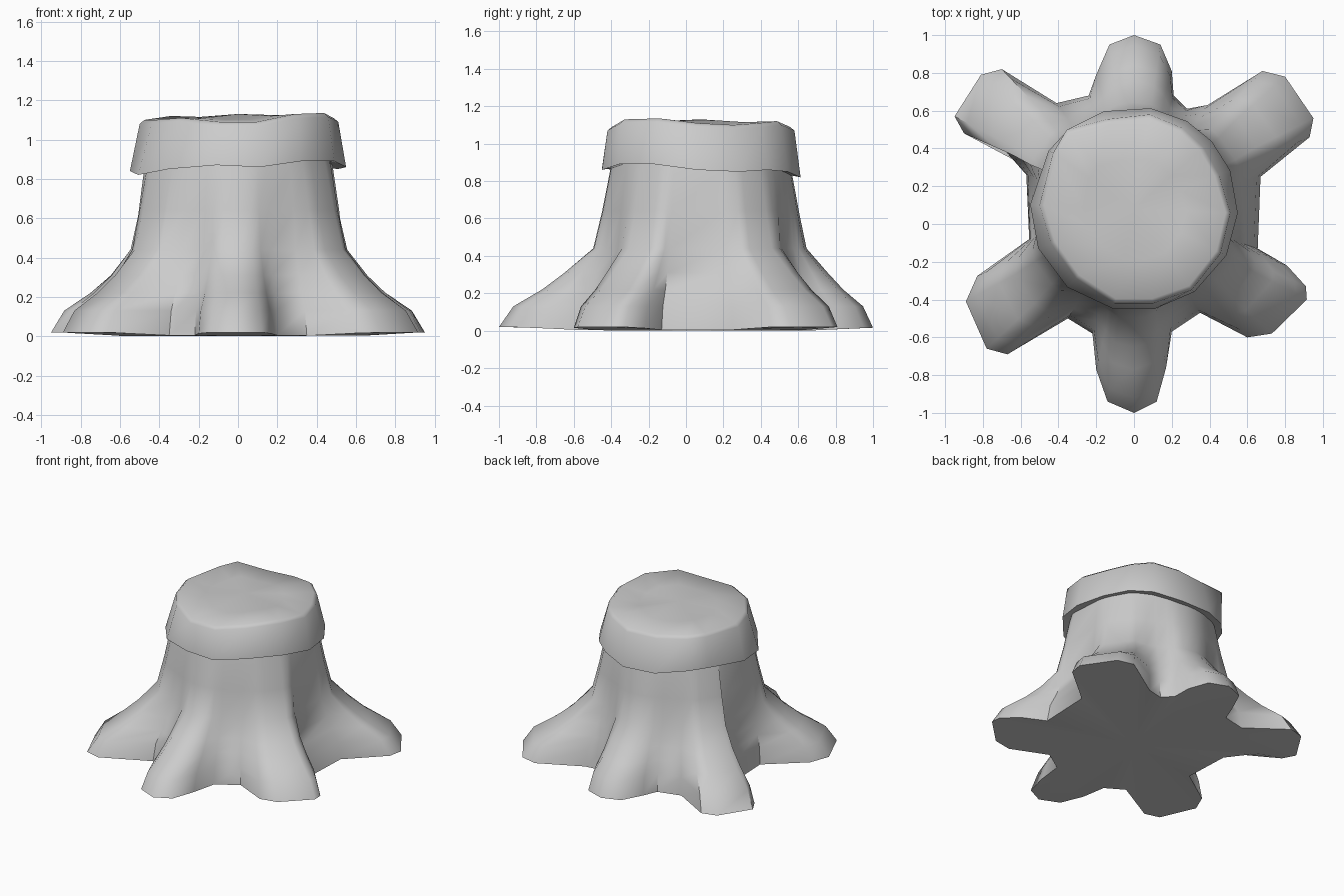
import bpy
from math import atan2, cos, sin, hypot, radians

if "Cube" in bpy.data.objects:
    bpy.data.objects.remove(bpy.data.objects["Cube"])

CY = 0.08  # the trunk axis sits slightly towards the back


def build(name, rings, bottom, top, angle):
    """Loft equal-length rings and close both ends with fans."""
    n = len(rings[0])
    verts = [p for ring in rings for p in ring] + [bottom, top]
    faces = []
    for k in range(len(rings) - 1):
        for i in range(n):
            j = (i + 1) % n
            faces.append((k * n + i, k * n + j, (k + 1) * n + j, (k + 1) * n + i))
    b, t, last = len(verts) - 2, len(verts) - 1, (len(rings) - 1) * n
    for i in range(n):
        j = (i + 1) % n
        faces.append((b, j, i))
        faces.append((t, last + i, last + j))
    mesh = bpy.data.meshes.new(name)
    mesh.from_pydata(verts, [], faces)
    mesh.update()
    ob = bpy.data.objects.new(name, mesh)
    bpy.context.collection.objects.link(ob)
    bpy.ops.object.select_all(action='DESELECT')
    bpy.context.view_layer.objects.active = ob
    ob.select_set(True)
    bpy.ops.object.shade_smooth_by_angle(angle=radians(angle))
    return ob


# Footprint with six roots, counter-clockwise from the right
foot = [(.67, .25), (.93, .46), (.95, .56), (.80, .78), (.68, .81), (.39, .63),
        (.28, .61), (.21, .68), (.20, .81), (.14, .95), (0, 1), (-.13, .95),
        (-.20, .79), (-.24, .68), (-.41, .64), (-.70, .82), (-.81, .79),
        (-.95, .57), (-.90, .48), (-.71, .42), (-.57, .26), (-.555, -.08),
        (-.83, -.275), (-.89, -.41), (-.78, -.66), (-.67, -.69), (-.35, -.50),
        (-.22, -.58), (-.20, -.77), (-.14, -.94), (0, -1), (.12, -.94),
        (.17, -.76), (.20, -.57), (.35, -.47), (.60, -.60), (.73, -.58),
        (.915, -.40), (.91, -.33), (.81, -.22), (.655, -.13)]

# Trunk: the footprint shrinks into a lobed column
# (height, amount of footprint, valley radius, extra lobe radius)
levels = [(0, 1, .54, .06), (.13, .84, .54, .06), (.22, .52, .54, .06),
          (.31, .27, .54, .06), (.44, 0, .54, .06), (.64, 0, .525, .025),
          (.86, 0, .495, .01), (.98, 0, .47, 0)]
rings = []
for z, f, valley, lobe in levels:
    ring = []
    for x, y in foot:
        r, a = hypot(x, y - CY), atan2(y - CY, x)
        root = min(max((r - .6) / .4, 0), 1)
        rad = r * f + (valley + lobe * root) * (1 - f)
        ring.append((rad * cos(a), CY + rad * sin(a) * (.96 if f == 0 else 1),
                     z if z else .02 * root))
    rings.append(ring)
build("rooted_trunk", rings, (0, 0, 0), (0, CY, .98), 50)

# Cap: rim x, rim y, rim height, ragged lower edge height
rim = [(.50, .06, 1.11, .86), (.44, .26, 1.10, .85), (.36, .40, 1.11, .86),
       (.25, .50, 1.12, .85), (.08, .57, 1.09, .82), (-.14, .545, 1.09, .83),
       (-.35, .49, 1.12, .86), (-.42, .37, 1.11, .87), (-.49, .10, 1.10, .84),
       (-.43, -.10, 1.10, .82), (-.30, -.28, 1.11, .85), (-.10, -.41, 1.09, .87),
       (.10, -.41, 1.09, .86), (.30, -.34, 1.13, .89), (.45, -.15, 1.135, .89)]
under, skirt, edge, lip, inner = [], [], [], [], []
for x, y, zt, zb in rim:
    a = atan2(y - CY, x)
    c, s = cos(a), sin(a)
    under.append((.46 * c, CY + .44 * s, zb + .02))
    skirt.append((.55 * c, CY + .54 * s, zb))
    edge.append((x * 1.02, CY + (y - CY) * 1.02, zt - .02))
    lip.append((x * .97, CY + (y - CY) * .97, zt))
    inner.append((x * .55, CY + (y - CY) * .55, zt * .5 + .555))
build("cut_top_cap", [under, skirt, edge, lip, inner], (0, CY, .95),
      (0, CY, 1.13), 50)
